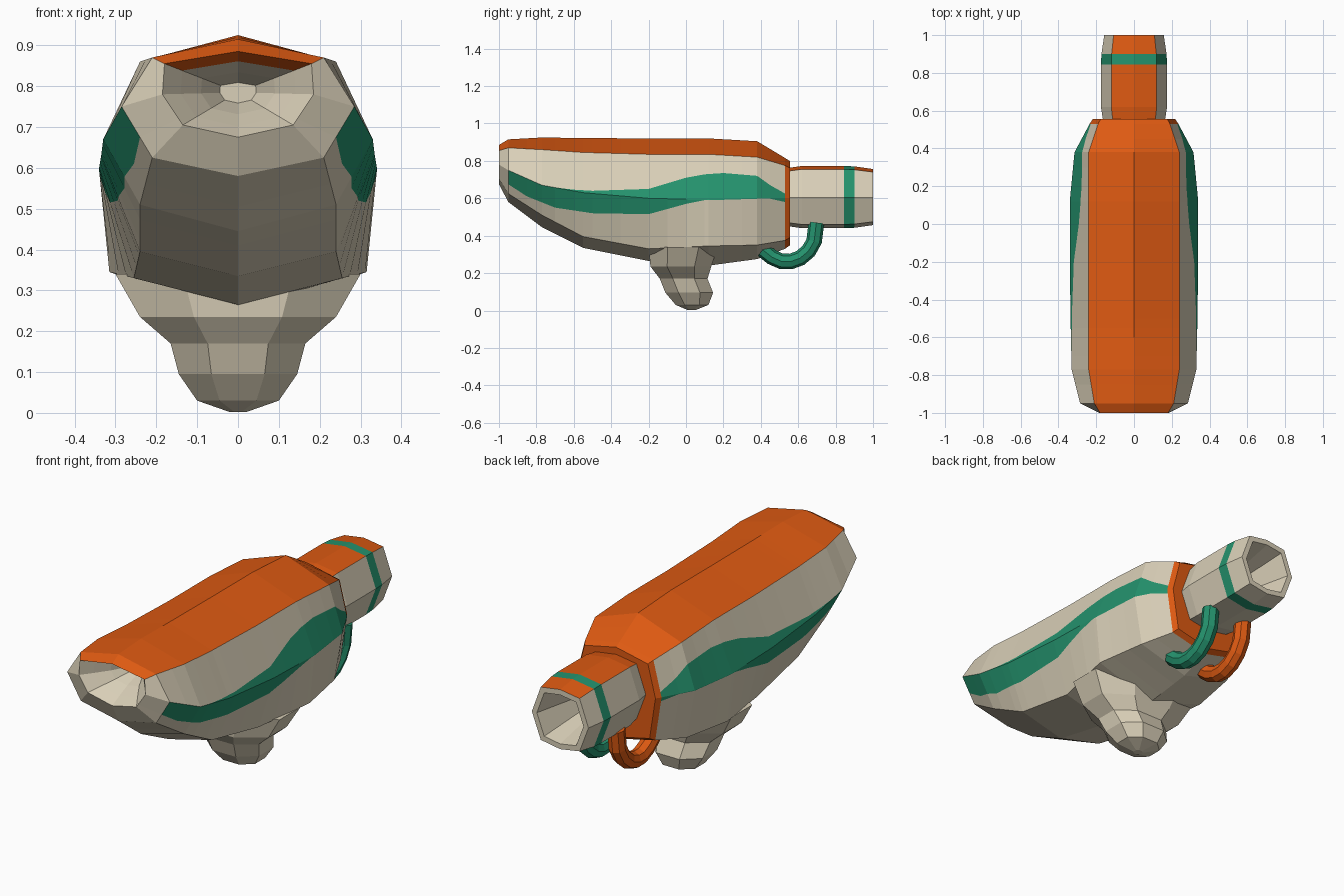
import bpy, bmesh, math
from mathutils import Vector

if "Cube" in bpy.data.objects:
    bpy.data.objects.remove(bpy.data.objects["Cube"])


def material(name, rgb):
    m = bpy.data.materials.new(name)
    m.diffuse_color = (*rgb, 1)
    m.use_nodes = True
    m.node_tree.nodes["Principled BSDF"].inputs["Base Color"].default_value = m.diffuse_color
    return m


MATS = [material("beige", (0.70, 0.63, 0.48)),
        material("orange", (0.73, 0.102, 0.006)),
        material("green", (0.018, 0.29, 0.155))]
BEIGE, ORANGE, GREEN = 0, 1, 2


def loft(name, rings, mat, caps=(BEIGE, BEIGE)):
    """Skin closed rings of 3D points; mat(i, j) gives each face's colour."""
    bm = bmesh.new()
    vs = [[bm.verts.new(p) for p in r] for r in rings]
    n = len(rings[0])
    for i in range(len(vs) - 1):
        for j in range(n):
            k = (j + 1) % n
            f = bm.faces.new((vs[i][j], vs[i][k], vs[i + 1][k], vs[i + 1][j]))
            f.material_index = mat(i, j)
    for ring, m in zip((vs[0], vs[-1]), caps):
        bm.faces.new(ring).material_index = m
    bmesh.ops.remove_doubles(bm, verts=bm.verts, dist=1e-5)
    bmesh.ops.recalc_face_normals(bm, faces=bm.faces)
    me = bpy.data.meshes.new(name)
    bm.to_mesh(me)
    bm.free()
    for m in MATS:
        me.materials.append(m)
    ob = bpy.data.objects.new(name, me)
    bpy.context.collection.objects.link(ob)
    return ob


def interp(table, y):
    """Piecewise linear lookup of a row by its first value."""
    for a, b in zip(table, table[1:]):
        if y <= b[0] + 1e-9:
            t = (y - a[0]) / (b[0] - a[0])
            return [p + (q - p) * t for p, q in zip(a[1:], b[1:])]
    return list(table[-1][1:])


def mirrored(half, y):
    """Full ring from a half outline running top centre to bottom centre."""
    return [Vector((x, y, z)) for x, z in half] + \
           [Vector((-x, y, z)) for x, z in half[-2:0:-1]]


def scaled(ring, s, y, zc):
    return [Vector((p.x * s, y, zc + (p.z - zc) * s)) for p in ring]


# Hull outline: y, ridge z, shoulder x z, waist x z, chine x z, bottom z
HULL = [(-1.00, .885, .18, .855, .185, .78, .135, .705, .675),
        (-0.95, .915, .21, .870, .285, .75, .21, .625, .58),
        (-0.77, .925, .24, .860, .33, .67, .24, .51, .445),
        (-0.55, .922, .24, .845, .335, .63, .24, .395, .335),
        (-0.20, .920, .24, .835, .34, .60, .255, .33, .265),
        (0.12, .920, .24, .835, .34, .592, .315, .345, .24),
        (0.38, .905, .24, .820, .315, .60, .27, .35, .275),
        (0.53, .815, .19, .775, .235, .60, .20, .375, .33)]
# Wavy side stripe: y, top z, bottom z
STRIPE = [(-1.0, .78, .72), (-.95, .75, .675), (-.85, .69, .61), (-.7, .652, .55),
          (-.5, .64, .52), (-.2, .65, .515), (0, .71, .57), (.1, .728, .595),
          (.2, .735, .61), (.38, .72, .61), (.45, .67, .60), (.53, .625, .58)]


def hull_ring(y):
    za, xb, zb, xc, zc, xd, zd, ze = interp(HULL, y)
    su, sl = interp(STRIPE, y)
    t = min(max((su - zc) / (zb - zc), 0), .95)
    u = min(max((sl - zc) / (zd - zc), 0.01), .95)
    return mirrored([(0, za), (xb, zb), (xc + (xb - xc) * t, zc + (zb - zc) * t),
                     (xc, zc), (xc + (xd - xc) * u, zc + (zd - zc) * u),
                     (xd, zd), (0, ze)], y)


# Hull with recessed front mouth and bevelled orange rear
ys = sorted({r[0] for r in HULL} | {r[0] for r in STRIPE} | {-.6, -.35, -.1, .3})
body = [hull_ring(y) for y in ys]
mouth = [scaled(body[0], s, y, .785) for s, y in ((.24, -.80), (.49, -.88), (.76, -.945))]
rear = [scaled(body[-1], .93, .555, .59)]
rings = mouth + body + rear


def hull_mat(i, j):
    j = min(j, 11 - j)
    if i == len(rings) - 2:
        return ORANGE
    if j == 0 and i >= 2:
        return ORANGE
    return GREEN if j in (2, 3) and i >= 4 else BEIGE


loft("hull", rings, hull_mat, (BEIGE, ORANGE))


# Keel foot below the hull: z, half width, front y, back y
def keel_ring(z, w, y0, y1):
    c, h = (y0 + y1) / 2, (y1 - y0) / 2
    shape = ((1, .45), (.45, 1), (-.45, 1), (-1, .45),
             (-1, -.45), (-.45, -1), (.45, -1), (1, -.45))
    return [Vector((x * w, c + y * h, z)) for x, y in shape]


KEEL = [(.34, .30, -.20, .17), (.235, .24, -.19, .135), (.17, .165, -.14, .115),
        (.095, .145, -.11, .145), (.03, .10, -.055, .12), (.002, .02, .01, .05)]
loft("keel_foot", [keel_ring(*k) for k in KEEL], lambda i, j: BEIGE)


# Rear nozzle, hollow, with orange top and a green band
def nozzle_ring(y, s):
    half = [(0, .168), (.12, .15), (.175, .0), (.12, -.145), (0, -.165)]
    return mirrored([(x * s, .605 + z * s) for x, z in half], y)


NOZZLE = [(.53, .92), (.62, 1), (.845, 1), (.90, .985), (1.0, .90),
          (1.0, .74), (.70, .35)]


def nozzle_mat(i, j):
    if i == 2:
        return GREEN
    return ORANGE if j in (0, 7) and i < 4 else BEIGE


loft("nozzle", [nozzle_ring(*n) for n in NOZZLE], nozzle_mat)

# Two hooked pipes from the hull belly to the nozzle
PATH = [(.41, .325), (.46, .285), (.51, .263), (.56, .262), (.61, .28),
        (.655, .318), (.685, .37), (.697, .47)]


def pipe(name, x, mat, r=.042, sides=8):
    out = []
    for i, (y, z) in enumerate(PATH):
        a, b = PATH[max(i - 1, 0)], PATH[min(i + 1, len(PATH) - 1)]
        nrm = Vector((0, -(b[1] - a[1]), b[0] - a[0])).normalized()
        out.append([Vector((x, y, z)) + r * (math.cos(t) * nrm + Vector((math.sin(t), 0, 0)))
                    for t in (2 * math.pi * k / sides for k in range(sides))])
    loft(name, out, lambda i, j: mat, (mat, mat))


pipe("right_pipe", .10, GREEN)
pipe("left_pipe", -.10, ORANGE)
